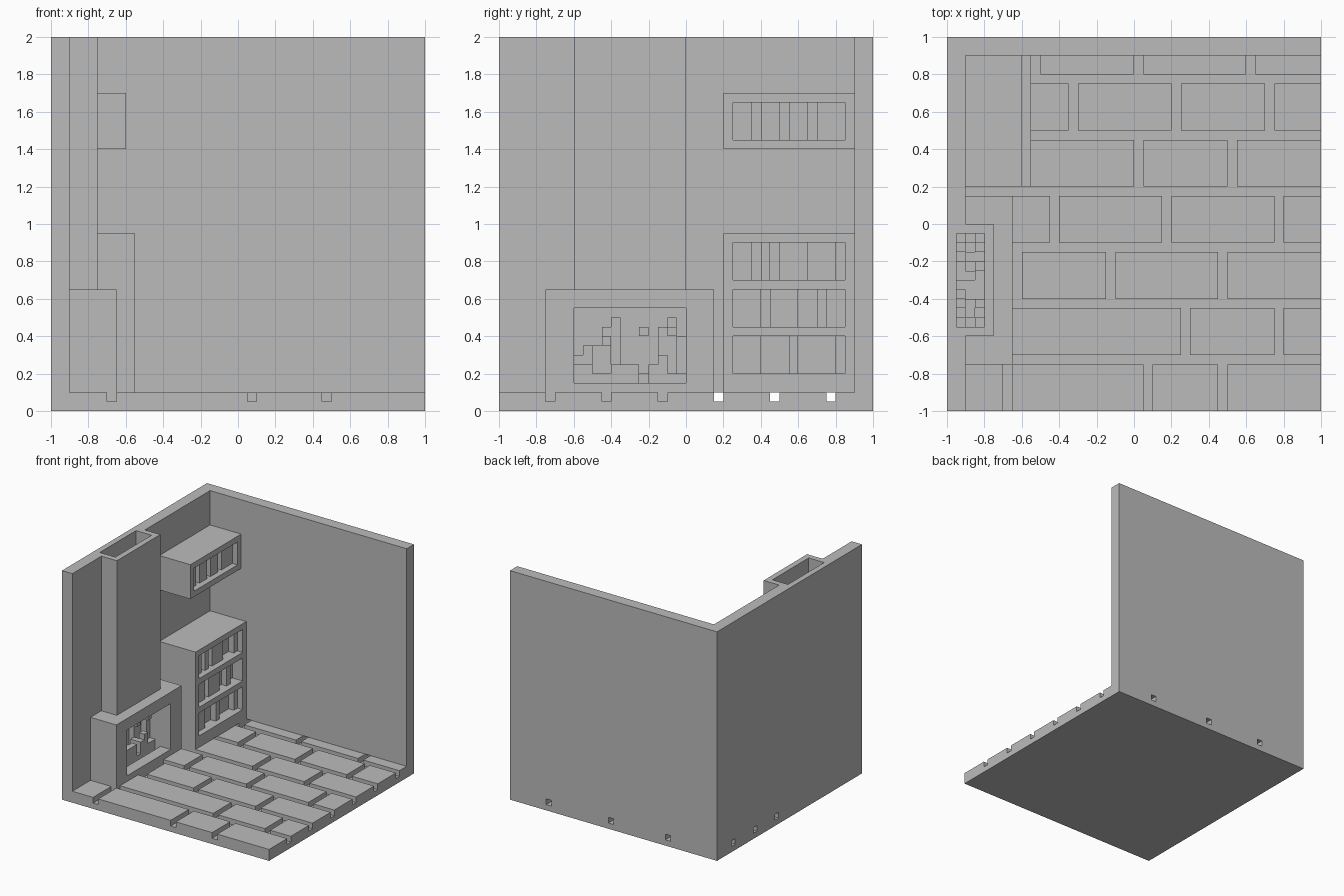
import bpy
import bmesh
import random
from mathutils import Vector

UNIT = 0.05  # every size below is a count of grid units

default_cube = bpy.data.objects.get("Cube")
if default_cube:
    bpy.data.objects.remove(default_cube, do_unlink=True)

# One plain material for the whole room
stone = bpy.data.materials.new("plain grey")
stone.use_nodes = True
grey = (0.5, 0.5, 0.5, 1)
stone.diffuse_color = grey
principled = stone.node_tree.nodes["Principled BSDF"]
principled.inputs["Base Color"].default_value = grey
principled.inputs["Roughness"].default_value = 0.9


def build(name, boxes):
    """Make one flat-shaded object from boxes given as (x range, y range, z range)."""
    bm = bmesh.new()
    for ranges in boxes:
        low = Vector([r[0] for r in ranges]) * UNIT
        high = Vector([r[1] for r in ranges]) * UNIT
        cube = bmesh.ops.create_cube(bm, size=1)
        for vert in cube["verts"]:
            vert.co = [high[i] if vert.co[i] > 0 else low[i] for i in range(3)]
    mesh = bpy.data.meshes.new(name)
    bm.to_mesh(mesh)
    bm.free()
    mesh.materials.append(stone)
    obj = bpy.data.objects.new(name, mesh)
    bpy.context.collection.objects.link(obj)
    return obj


EDGE = 20            # half the room
WALL = EDGE - 2      # inner wall face
TOP = 2 * EDGE       # wall height
FLOOR = 2            # top of the paving
HEARTH = -13         # front face of the fireplace

# Floor slab and paving, with joints one unit wide
build("floor_slab", [((-EDGE, EDGE), (-EDGE, EDGE), (0, 1))])
rows = [  # y range, left end, left edge of each joint
    ((16, EDGE), -EDGE, (-11, 0, 12)),
    ((10, 15), -EDGE, (-7, 4, 14)),
    ((4, 9), -EDGE, (0, 10)),
    ((-2, 3), HEARTH, (-9, 3, 15)),
    ((-8, -3), HEARTH + 1, (-3, 9)),
    ((-14, -9), HEARTH, (5, 15)),
    ((-EDGE, -15), -EDGE, (-14, 1, 9)),
]
paving = []
for y_range, left, joints in rows:
    for joint in (*joints, EDGE):
        paving.append(((left, joint), y_range, (1, FLOOR)))
        left = joint + 1
build("floor_paving", paving)
build("hearth_base", [((-EDGE, HEARTH), (-15, 3), (1, FLOOR))])

# Walls, thinner behind the flue
height = (FLOOR, TOP)
build("side_wall", [
    ((-EDGE, -WALL), (-EDGE, -12), height),
    ((-EDGE, -WALL), (0, EDGE), height),
    ((-EDGE, -WALL - 1), (-12, 0), height),
])
build("back_wall", [((-WALL, EDGE), (WALL, EDGE), height)])

# Fireplace surround with an open firebox and a low curb
build("fireplace", [
    ((-WALL, HEARTH), (-15, -12), (FLOOR, 13)),
    ((-WALL, HEARTH), (0, 3), (FLOOR, 13)),
    ((-16, HEARTH), (-12, 0), (11, 13)),
])
build("hearth_curb", [((HEARTH - 2, HEARTH), (-12, 0), (FLOOR, 3))])

# Hollow chimney, open down to the firebox
rise = (11, TOP)
build("chimney", [
    ((-19, -15), (-12, -11), rise),
    ((-19, -15), (-1, 0), rise),
    ((-16, -15), (-11, -1), rise),
])

# Blocky fire: uneven columns, tallest at the back, and loose sparks
random.seed(4)
fire = []
for x, tallest in ((-19, 9), (-18, 6), (-17, 4)):
    for y in range(-12, 0):
        top = FLOOR + random.randint(1, tallest)
        fire.append(((x, x + 1), (y, y + 1), (FLOOR, min(top, 10))))
for y in (-9, -5, -2):
    z = random.randint(7, 9)
    fire.append(((-17, -16), (y, y + 1), (z, z + 1)))
build("fire", fire)


def bookcase(name, front, bottom, shelves):
    """Frame with shelf openings four units high, each filled with stepped books."""
    back = -WALL
    top = bottom + 5 * len(shelves) + 1
    base = FLOOR if bottom < 5 else bottom
    frame = [
        ((back, front), (4, 5), (base, top)),
        ((back, front), (17, 18), (base, top)),
        ((back, front), (5, 17), (base, bottom + 1)),
    ]
    books = []
    for level, edges in enumerate(shelves):
        z = bottom + 1 + 5 * level
        frame.append(((back, front), (5, 17), (z + 4, z + 5)))
        for i, (start, end) in enumerate(zip(edges, edges[1:])):
            books.append(((back, front - 1 - i % 2), (start, end), (z, z + 4)))
    build(name + "_frame", frame)
    build(name + "_books", books)


# Standing bookcase and wall cabinet, shelves from the bottom up
bookcase("bookcase", -11, 3, [
    (5, 8, 11, 12, 16, 17),
    (5, 8, 9, 12, 14, 15, 17),
    (5, 7, 8, 9, 10, 13, 16, 17),
])
bookcase("wall_cabinet", -12, 28, [(5, 7, 8, 10, 11, 13, 14, 17)])
